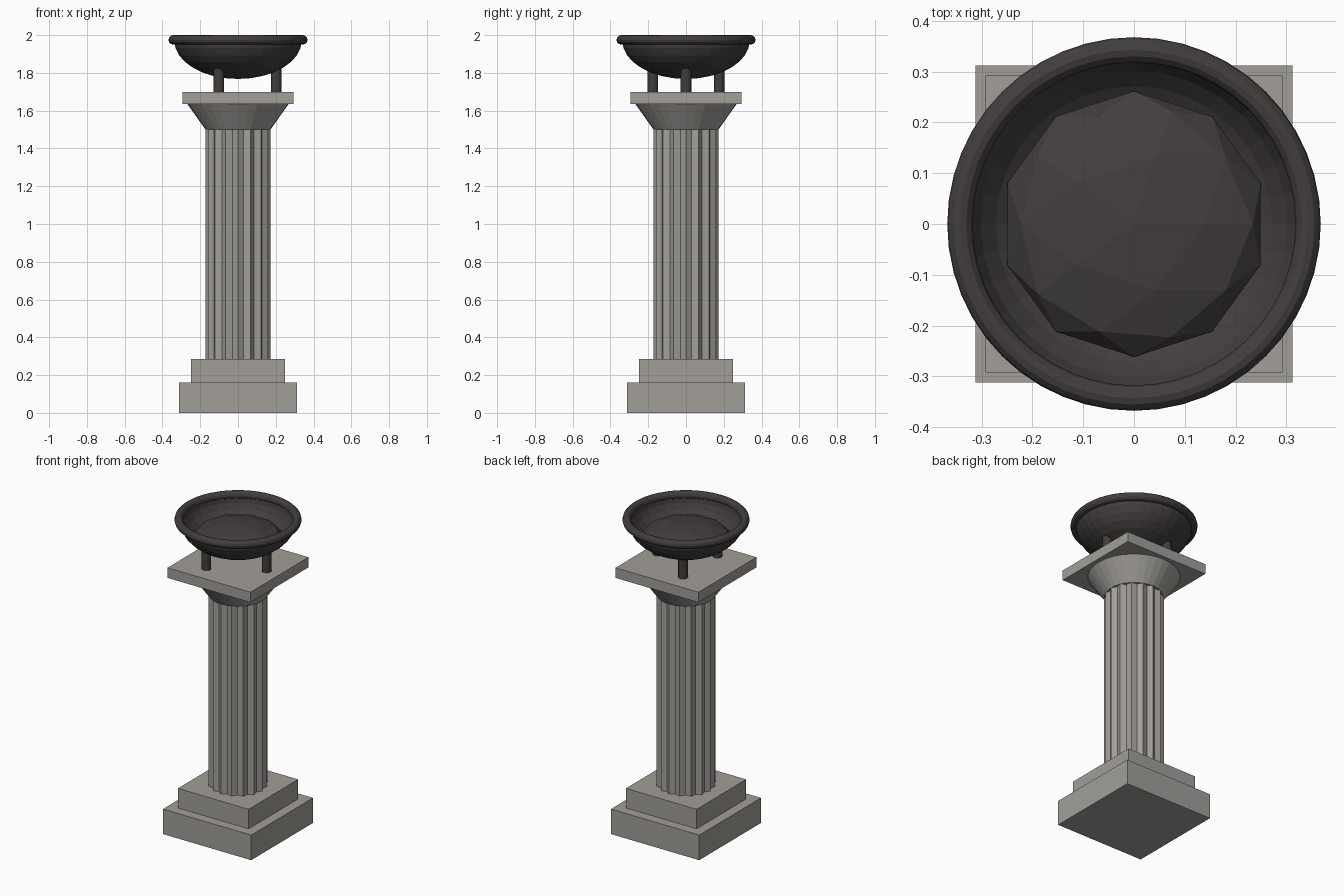
import bpy, bmesh, math
from mathutils import Matrix

cube = bpy.data.objects.get("Cube")
if cube:
    bpy.data.objects.remove(cube, do_unlink=True)


def material(name, rgb):
    m = bpy.data.materials.new(name)
    m.use_nodes = True
    m.diffuse_color = (*rgb, 1)
    m.node_tree.nodes["Principled BSDF"].inputs["Base Color"].default_value = (*rgb, 1)
    return m


stone = material("grey stone", (0.36, 0.345, 0.315))
iron = material("dark iron", (0.055, 0.048, 0.047))


def finish(bm, name, mat):
    bmesh.ops.recalc_face_normals(bm, faces=bm.faces)
    mesh = bpy.data.meshes.new(name)
    bm.to_mesh(mesh)
    bm.free()
    mesh.materials.append(mat)
    obj = bpy.data.objects.new(name, mesh)
    bpy.context.collection.objects.link(obj)
    return obj


def slab(name, half, z0, z1):
    bm = bmesh.new()
    m = Matrix.Translation((0, 0, (z0 + z1) / 2)) @ Matrix.Diagonal((2 * half, 2 * half, z1 - z0, 1))
    bmesh.ops.create_cube(bm, size=1, matrix=m)
    return finish(bm, name, stone)


def frustum(name, r0, r1, z0, z1, sides, mat, x=0, y=0):
    bm = bmesh.new()
    bmesh.ops.create_cone(bm, cap_ends=True, segments=sides, radius1=r0, radius2=r1,
                          depth=z1 - z0, matrix=Matrix.Translation((x, y, (z0 + z1) / 2)))
    return finish(bm, name, mat)


def lathe(name, profile, sides, mat, closed=False):
    """Spin a list of (radius, z) points around the vertical axis."""
    bm = bmesh.new()
    verts = [bm.verts.new((r, 0, z)) for r, z in profile]
    edges = [bm.edges.new(pair) for pair in zip(verts, verts[1:])]
    if closed:
        edges.append(bm.edges.new((verts[-1], verts[0])))
    bmesh.ops.spin(bm, geom=verts + edges, axis=(0, 0, 1), cent=(0, 0, 0),
                   angle=math.tau, steps=sides)
    bmesh.ops.remove_doubles(bm, verts=bm.verts, dist=0.0005)
    return finish(bm, name, mat)


# Stepped plinth
slab("lower_plinth", 0.312, 0, 0.16)
slab("upper_plinth", 0.25, 0.16, 0.285)

# Fluted shaft: a star-shaped section pulled upward
bm = bmesh.new()
ridges = 16
ring = []
for i in range(2 * ridges):
    a = math.pi * i / ridges
    r = 0.154 if i % 2 else 0.173
    ring.append(bm.verts.new((r * math.cos(a), r * math.sin(a), 0.285)))
base = bm.faces.new(ring)
top = bmesh.ops.extrude_face_region(bm, geom=[base], use_keep_orig=True)["geom"]
bmesh.ops.translate(bm, vec=(0, 0, 1.215),
                    verts=[v for v in top if isinstance(v, bmesh.types.BMVert)])
finish(bm, "fluted_shaft", stone)

# Capital
frustum("capital_flare", 0.172, 0.268, 1.5, 1.635, 32, stone)
slab("capital_slab", 0.293, 1.635, 1.7)

# Three legs under the bowl
for i in range(3):
    a = math.tau * i / 3
    frustum(f"bowl_leg_{i + 1}", 0.028, 0.028, 1.7, 1.83, 12, iron,
            0.202 * math.cos(a), 0.202 * math.sin(a))

# Bowl with a thin wall
steps = 8
arc = [math.pi / 2 * i / steps for i in range(steps + 1)]
outer = [(0.337 * math.sin(t), 1.97 - 0.202 * math.cos(t)) for t in arc]
inner = [(0.327 * math.sin(t), 1.97 - 0.192 * math.cos(t)) for t in reversed(arc)]
lathe("bowl", outer + inner, 32, iron)

# Rolled rim
circle = [math.tau * i / 12 for i in range(12)]
lathe("bowl_rim", [(0.343 + 0.025 * math.cos(t), 1.975 + 0.025 * math.sin(t)) for t in circle],
      48, iron, closed=True)

# Faceted coal mound
bm = bmesh.new()
bmesh.ops.create_icosphere(bm, subdivisions=2, radius=1,
                           matrix=Matrix.Translation((0, 0, 1.866)) @ Matrix.Diagonal((0.262, 0.262, 0.08, 1)))
finish(bm, "coal_mound", iron)
